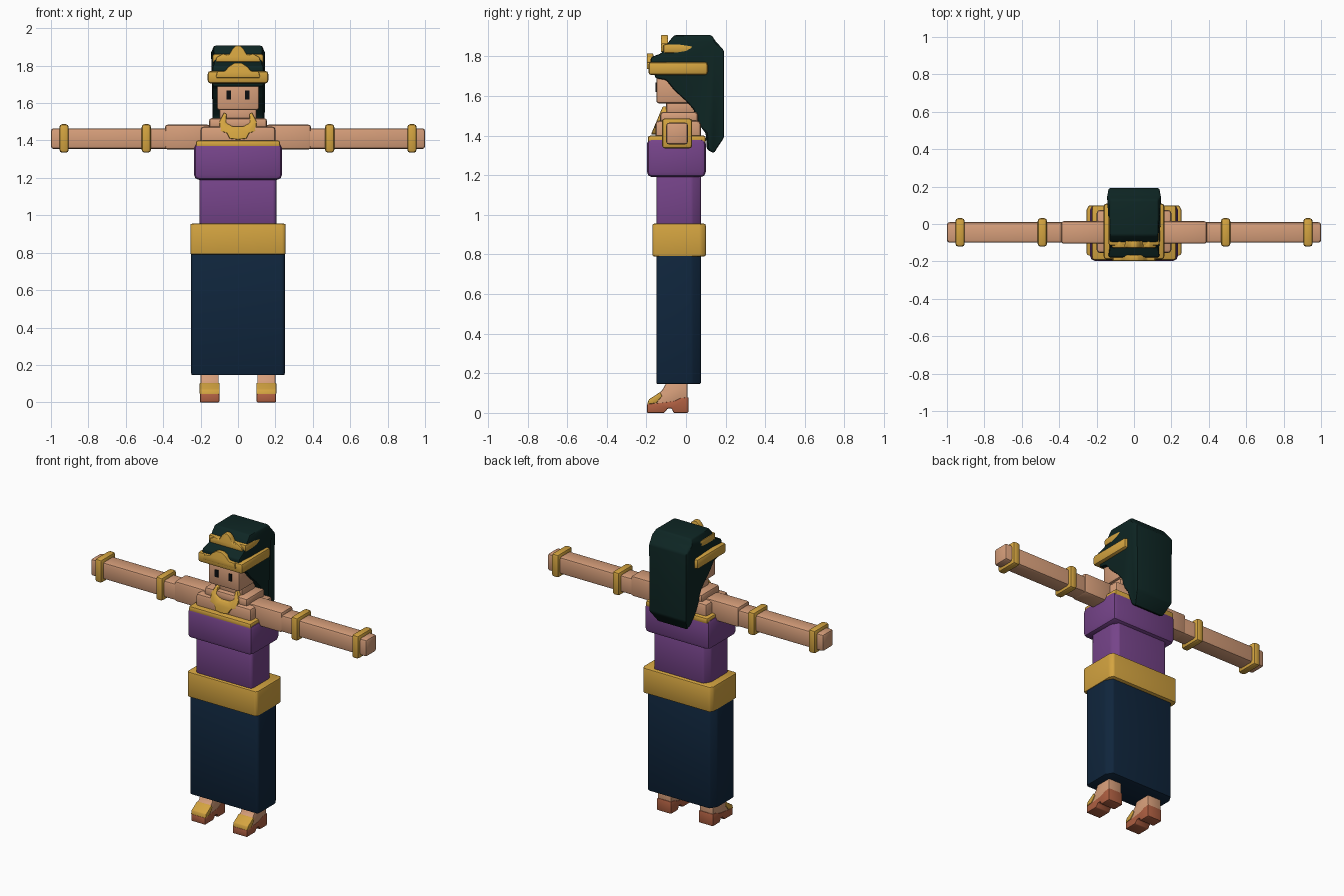
import bpy, bmesh
from mathutils import Vector

default = bpy.data.objects.get("Cube")
if default:
    bpy.data.objects.remove(default, do_unlink=True)


def material(name, rgb):
    linear = [((c / 255 + 0.055) / 1.055) ** 2.4 for c in rgb] + [1.0]
    m = bpy.data.materials.new(name)
    m.use_nodes = True
    m.diffuse_color = linear
    bsdf = m.node_tree.nodes["Principled BSDF"]
    bsdf.inputs["Base Color"].default_value = linear
    bsdf.inputs["Roughness"].default_value = 0.8
    return m


SKIN = material("skin", (214, 158, 122))
GOLD = material("gold", (212, 164, 64))
PURPLE = material("purple cloth", (118, 68, 138))
NAVY = material("navy cloth", (15, 37, 60))
HAIR = material("dark hair", (14, 38, 36))
SOLE = material("sandal leather", (176, 96, 66))
EYE = material("eye black", (12, 14, 16))

parts = []


def extrude(name, outline, axis, lo, hi, mat, bevel=0.01, warp=None):
    """Extrude a 2D outline along an axis, then bevel its edges."""
    place = {"x": lambda a, b: (lo, a, b),
             "y": lambda a, b: (a, lo, b),
             "z": lambda a, b: (a, b, lo)}[axis]
    step = Vector([hi - lo if axis == k else 0 for k in "xyz"])
    bm = bmesh.new()
    face = bm.faces.new([bm.verts.new(place(a, b)) for a, b in outline])
    grown = bmesh.ops.extrude_face_region(bm, geom=[face], use_keep_orig=True)
    top = [v for v in grown["geom"] if isinstance(v, bmesh.types.BMVert)]
    bmesh.ops.translate(bm, verts=top, vec=step)
    if warp:
        for v in bm.verts:
            v.co = warp(v.co)
    bmesh.ops.recalc_face_normals(bm, faces=bm.faces)
    if bevel:
        bmesh.ops.bevel(bm, geom=bm.edges[:], offset=bevel, segments=2,
                        profile=0.5, affect="EDGES", clamp_overlap=True)
    mesh = bpy.data.meshes.new(name)
    bm.to_mesh(mesh)
    bm.free()
    mesh.materials.append(mat)
    obj = bpy.data.objects.new(name, mesh)
    bpy.context.collection.objects.link(obj)
    parts.append(obj)
    return obj


def box(name, x, y, z, mat, bevel=0.01):
    rect = [(x[0], y[0]), (x[1], y[0]), (x[1], y[1]), (x[0], y[1])]
    return extrude(name, rect, "z", z[0], z[1], mat, bevel)


def mirrored(half):
    """Complete a right-half outline across x = 0."""
    return half + [(-a, b) for a, b in reversed(half) if a]


def slab(name, w, front, back, z, mat, cut, bevel=0.008):
    """Body block whose back corners are chamfered."""
    plan = mirrored([(w - 0.012, front), (w, front + 0.012),
                     (w, back - cut), (w - cut * 0.6, back)])
    return extrude(name, plan, "z", z[0], z[1], mat, bevel)


# Dress
slab("skirt", 0.25, -0.15, 0.075, (0.145, 0.82), NAVY, 0.045)
slab("belt", 0.255, -0.17, 0.10, (0.79, 0.955), GOLD, 0.025, 0.015)
slab("bodice_waist", 0.205, -0.15, 0.075, (0.94, 1.22), PURPLE, 0.045)
box("bodice_bust", (-0.235, 0.235), (-0.197, 0.10), (1.19, 1.385), PURPLE, 0.026)
box("neckline_trim", (-0.225, 0.225), (-0.192, 0.10), (1.36, 1.40), GOLD, 0.012)

# Shoulders and neck in steps
box("chest", (-0.2, 0.2), (-0.155, 0.075), (1.37, 1.475), SKIN, 0.018)
box("collar", (-0.155, 0.155), (-0.13, 0.06), (1.46, 1.52), SKIN, 0.016)
box("neck", (-0.1, 0.1), (-0.1, 0.045), (1.5, 1.58), SKIN, 0.016)


def lean(co):
    return Vector((co.x, co.y + 0.42 * (co.z - 1.41), co.z))


necklace = mirrored([(0, 1.405), (0.045, 1.41), (0.06, 1.44), (0.095, 1.45),
                     (0.1, 1.5), (0.075, 1.55), (0.06, 1.54), (0.065, 1.495),
                     (0.03, 1.475), (0, 1.475)])
extrude("necklace", necklace, "y", -0.175, -0.1, GOLD, 0.006, lean)

# Head and hair
box("face", (-0.113, 0.113), (-0.15, 0.05), (1.562, 1.71), SKIN, 0.014)

hair_side = [(-0.157, 1.69), (-0.157, 1.71), (-0.178, 1.73), (-0.178, 1.795),
             (-0.125, 1.815), (-0.09, 1.87), (-0.06, 1.907), (0.13, 1.907),
             (0.15, 1.875), (0.192, 1.83), (0.192, 1.39), (0.14, 1.31),
             (0.105, 1.33), (0.1, 1.41), (0.055, 1.47), (0.04, 1.53),
             (0.0, 1.575), (-0.06, 1.63), (-0.1, 1.68)]


def taper(co):
    scale = 0.78 if co.z < 1.38 else 1.0
    if co.z > 1.8 and co.y < 0.14:
        scale = 0.95
    return Vector((co.x * scale, co.y, co.z))


extrude("hair", hair_side, "x", -0.137, 0.137, HAIR, 0.01, taper)

# Headdress: two bands, each with a stepped crest
box("lower_band", (-0.162, 0.162), (-0.19, 0.11), (1.705, 1.772), GOLD, 0.016)
lower_crest = mirrored([(0.12, 1.735), (0.11, 1.77), (0.07, 1.772),
                        (0.05, 1.795), (0.02, 1.815)])
extrude("lower_crest", lower_crest, "y", -0.198, -0.165, GOLD, 0.006)
box("upper_band", (-0.137, 0.137), (-0.115, 0.088), (1.815, 1.862), GOLD, 0.012)
upper_crest = mirrored([(0.12, 1.82), (0.115, 1.845), (0.08, 1.865),
                        (0.05, 1.855), (0.03, 1.89), (0.012, 1.907)])
extrude("upper_crest", upper_crest, "y", -0.127, -0.09, GOLD, 0.006)

# Paired parts: 1 is the model's left, -1 its right
foot = [(-0.192, 0.03), (-0.185, 0.06), (-0.15, 0.085), (-0.12, 0.115),
        (-0.1, 0.15), (0.008, 0.15), (0.008, 0.05), (-0.07, 0.04)]
sole = [(-0.197, 0.0), (-0.197, 0.045), (-0.12, 0.052), (-0.06, 0.06),
        (-0.03, 0.075), (0.012, 0.08), (0.012, 0.0), (-0.062, 0.0),
        (-0.072, 0.022), (-0.092, 0.022), (-0.11, 0.0)]
strap = [(-0.196, 0.043), (-0.188, 0.068), (-0.15, 0.092), (-0.132, 0.105),
         (-0.12, 0.085), (-0.15, 0.05)]

for side, label in ((1, "left"), (-1, "right")):
    def span(a, b):
        return tuple(sorted((a * side, b * side)))

    box(label + "_eye", span(0.038, 0.062), (-0.154, -0.146), (1.62, 1.667), EYE, 0)
    box(label + "_arm", span(0.15, 1.0), (-0.1, 0.01), (1.355, 1.465), SKIN, 0.014)
    box(label + "_shoulder", span(0.15, 0.39), (-0.105, 0.015), (1.352, 1.485), SKIN, 0.014)
    for where, x in (("wrist", 0.93), ("elbow", 0.49)):
        box(label + "_" + where + "_bangle", span(x - 0.025, x + 0.025),
            (-0.121, 0.031), (1.335, 1.487), GOLD, 0.015)
    inner, outer = span(0.1, 0.203)
    extrude(label + "_foot", foot, "x", inner + 0.003, outer - 0.003, SKIN, 0.006)
    box(label + "_ankle", (inner + 0.006, outer - 0.006), (-0.1, 0.004),
        (0.1, 0.2), SKIN, 0.008)
    extrude(label + "_sole", sole, "x", inner, outer, SOLE, 0.005)
    extrude(label + "_strap", strap, "x", inner - 0.002, outer + 0.002, GOLD, 0.004)

# Soft shading with crisp edges
bpy.ops.object.select_all(action="DESELECT")
for obj in parts:
    obj.select_set(True)
bpy.context.view_layer.objects.active = parts[0]
bpy.ops.object.shade_smooth_by_angle(angle=0.6)
